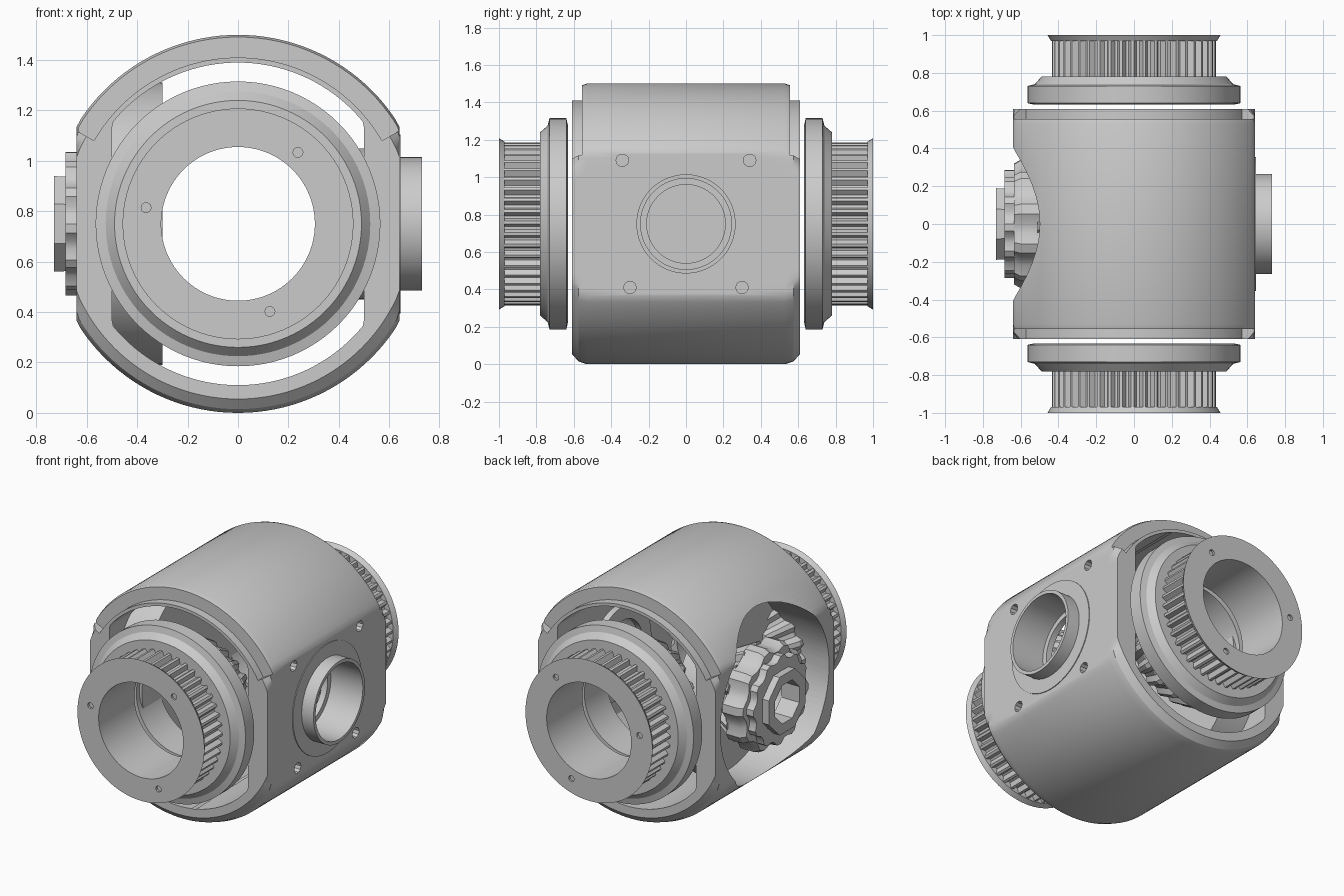
import bpy, bmesh
from math import cos, sin, pi, radians

if "Cube" in bpy.data.objects:
    bpy.data.objects.remove(bpy.data.objects["Cube"])

CZ = 0.75  # height of the common centre


def lathe(name, profile, axis='y', seg=96, teeth=0, depth=0.0, over=9.0,
          clamp=9.0, arc=None, phase=0.0):
    """Revolve a closed (radius, position) profile. Optional teeth are cut
    into every point whose radius exceeds 'over'; x is limited to +-clamp."""
    if teeth:
        seg = teeth * 4
    start, sweep = arc or (phase, 2 * pi)
    rings = seg + 1 if arc else seg
    bm = bmesh.new()
    grid = []
    for i in range(rings):
        a = start + sweep * i / seg
        row = []
        for r, t in profile:
            if teeth and i % 4 > 1 and r > over:
                r -= depth
            u, v = r * cos(a), CZ + r * sin(a)
            if axis == 'y':
                row.append(bm.verts.new((max(-clamp, min(clamp, u)), t, v)))
            else:
                row.append(bm.verts.new((t, u, v)))
        grid.append(row)
    n = len(profile)
    for i in range(seg):
        A, B = grid[i], grid[(i + 1) % rings]
        for j in range(n):
            k = (j + 1) % n
            if profile[j][0] == 0 and profile[k][0] == 0:
                continue
            bm.faces.new((A[j], A[k], B[k], B[j]))
    if arc:
        bm.faces.new(grid[0])
        bm.faces.new(grid[-1])
    bmesh.ops.remove_doubles(bm, verts=bm.verts, dist=1e-5)
    bmesh.ops.recalc_face_normals(bm, faces=bm.faces)
    me = bpy.data.meshes.new(name)
    bm.to_mesh(me)
    bm.free()
    ob = bpy.data.objects.new(name, me)
    bpy.context.collection.objects.link(ob)
    return ob


def activate(ob):
    bpy.ops.object.select_all(action='DESELECT')
    ob.select_set(True)
    bpy.context.view_layer.objects.active = ob


def smooth(ob):
    activate(ob)
    bpy.ops.object.shade_smooth_by_angle(angle=radians(28))


def cut(ob, cutters):
    """Subtract each cutter, then delete it."""
    activate(ob)
    for c in cutters:
        c.hide_render = True
        m = ob.modifiers.new('cut', 'BOOLEAN')
        m.operation, m.solver, m.object = 'DIFFERENCE', 'EXACT', c
        bpy.ops.object.modifier_apply(modifier=m.name)
        bpy.data.objects.remove(c)


def plug(r, t0, t1, axis, seg=32, clamp=9.0):
    return lathe('cutter', [(0, t0), (r, t0), (r, t1), (0, t1)], axis, seg, clamp=clamp)


def drill(radius, t0, t1, axis, u, v):
    c = plug(radius, t0, t1, axis, 10)
    c.location = (u, 0, v) if axis == 'y' else (0, u, v)
    return c


# Housing: drum with flat sides, hollow through, open on the left
housing = lathe('housing', [(0, -.61), (.695, -.61), (.735, -.575), (.75, -.53),
                            (.75, .53), (.735, .575), (.695, .61), (0, .61)],
                seg=128, clamp=.64)
cutters = [plug(.64, -.8, .8, 'y', 128, clamp=.5),
           plug(.56, -.9, -.3, 'x', 96),
           plug(.30, .3, .9, 'x', 64)]
# stepped shoulders on the upper half of both ends
for s in (-1, 1):
    cutters.append(lathe('cutter', [(.66, s * .556), (.9, s * .556), (.9, s * .8), (.66, s * .8)],
                         seg=64, arc=(radians(30), radians(120))))
# bolt holes in the right face
for y, z in ((-.34, .34), (.34, .34), (-.30, -.34), (.30, -.34)):
    cutters.append(drill(.034, .54, .8, 'x', y, z))
cut(housing, cutters)
smooth(housing)

# Right bearing sleeve and its seat ring
smooth(lathe('right_sleeve', [(.265, .73), (.265, .62), (.30, .62), (.30, .46),
                              (.21, .46), (.21, .50), (.243, .50), (.243, .73)], 'x'))
smooth(lathe('right_seat_ring', [(.355, .636), (.355, .645), (.262, .645), (.262, .636)], 'x'))

# Left pinion: notched disc, collar, eight-sided boss and bevel teeth
smooth(lathe('pinion_disc', [(.34, -.50), (.34, -.60), (.32, -.635), (.19, -.635), (.19, -.50)],
             'x', teeth=10, depth=.03, over=.25))
smooth(lathe('pinion_collar', [(.285, -.62), (.285, -.685), (.19, -.685), (.19, -.62)],
             'x', teeth=12, depth=.025, over=.25))
lathe('pinion_boss', [(.20, -.60), (.205, -.73), (.135, -.73), (.135, -.60)], 'x', seg=8,
      phase=pi / 8)
smooth(lathe('pinion_bevel', [(.33, -.51), (.25, -.36), (.14, -.36), (.14, -.61), (.25, -.61), (.30, -.51)],
             'x', teeth=16, depth=.035, over=.245))

for s, side in ((-1, 'front'), (1, 'back')):
    def ends(pts):
        return [(r, s * t) for r, t in pts]

    # End flange with a bevelled shoulder
    smooth(lathe(side + '_flange', ends([(.53, .632), (.565, .64), (.565, .73), (.525, .74), (.49, .78),
                                         (.38, .78), (.38, .70), (.305, .70), (.305, .632)])))
    # Splined neck
    smooth(lathe(side + '_spline', ends([(.435, .77), (.435, .985), (.31, .985), (.31, .77)]),
                 teeth=44, depth=.03, over=.4))
    # End plate with three small holes
    plate = lathe(side + '_end_plate', ends([(.44, .97), (.458, 1.0), (.305, 1.0), (.305, .70),
                                             (.35, .70), (.35, .97)]))
    cut(plate, [drill(.02, s * .9, s * 1.1, 'y', .37 * cos(a), .37 * sin(a))
                for a in (radians(50 + 120 * i) for i in range(3))])
    smooth(plate)
    # Bevel side gear inside the housing
    smooth(lathe(side + '_side_gear', ends([(.47, .59), (.47, .52), (.37, .36), (.32, .36), (.32, .59)]),
                 teeth=24, depth=.03, over=.36))
